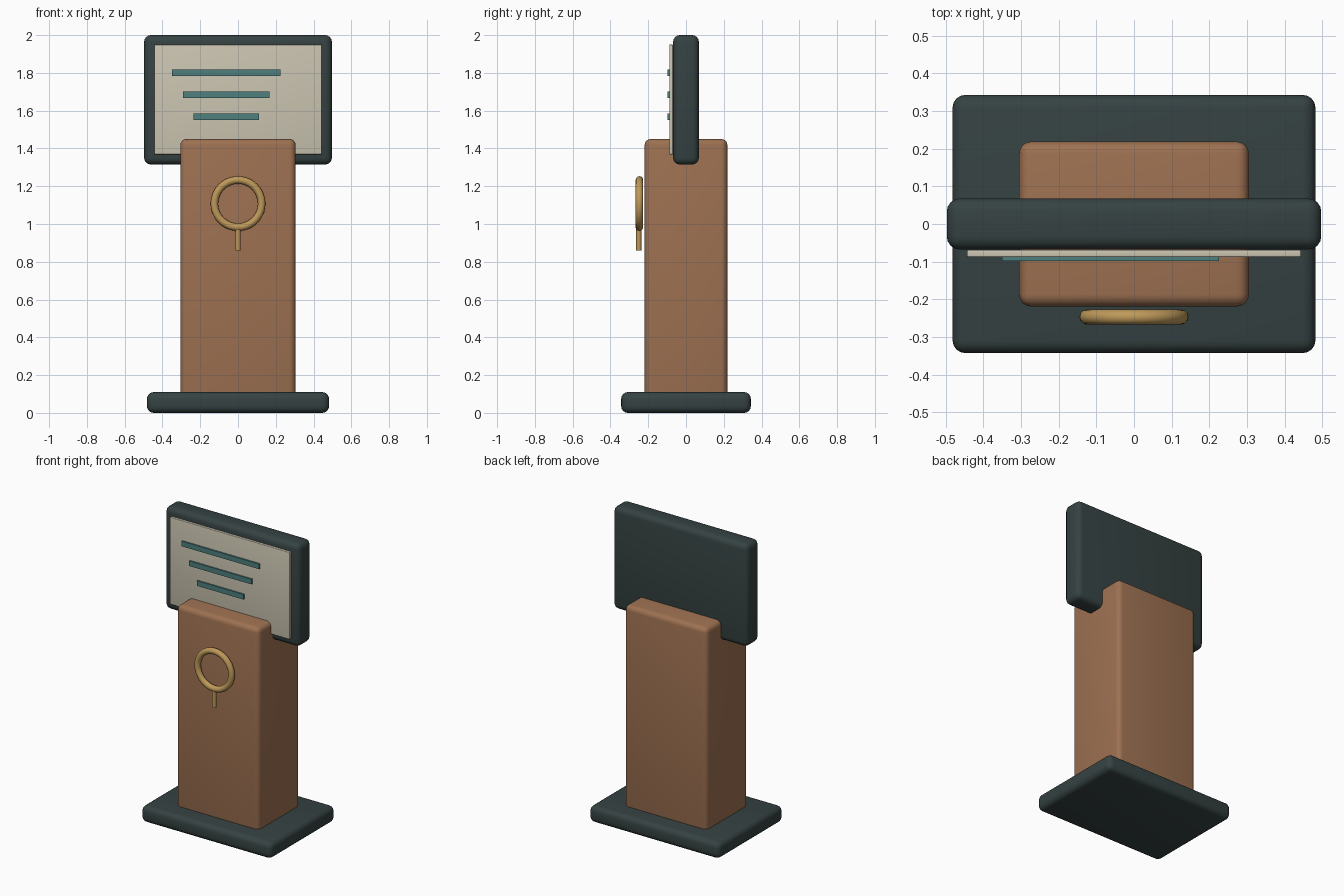
import bpy, math

if "Cube" in bpy.data.objects:
    bpy.data.objects.remove(bpy.data.objects["Cube"])


def material(name, rgb):
    m = bpy.data.materials.new(name)
    m.diffuse_color = (*rgb, 1)
    m.use_nodes = True
    m.node_tree.nodes["Principled BSDF"].inputs["Base Color"].default_value = m.diffuse_color
    return m


DARK = material("dark slate", (0.036, 0.054, 0.054))
WOOD = material("warm wood", (0.34, 0.165, 0.083))
CREAM = material("cream", (0.60, 0.56, 0.44))
TEAL = material("teal", (0.075, 0.215, 0.21))
GOLD = material("brass", (0.52, 0.32, 0.10))


def finish(name, mat):
    o = bpy.context.object
    o.name = name
    o.data.materials.append(mat)
    bpy.ops.object.shade_smooth_by_angle(angle=math.radians(35))
    return o


def block(name, mat, x, y, z, bevel=0.0):
    """Box spanning the given (min, max) ranges, with rounded edges."""
    spans = (x, y, z)
    bpy.ops.mesh.primitive_cube_add(size=1, location=[(a + b) / 2 for a, b in spans])
    bpy.context.object.scale = [b - a for a, b in spans]
    bpy.ops.object.transform_apply(location=False, rotation=False, scale=True)
    if bevel:
        mod = bpy.context.object.modifiers.new("rounding", 'BEVEL')
        mod.width, mod.segments = bevel, 4
        bpy.ops.object.modifier_apply(modifier=mod.name)
    return finish(name, mat)


# Base, column and sign board
block("base_plate", DARK, (-0.482, 0.482), (-0.343, 0.343), (0, 0.11), 0.035)
block("column", WOOD, (-0.305, 0.305), (-0.219, 0.219), (0.08, 1.45), 0.032)
block("sign_board", DARK, (-0.497, 0.497), (-0.068, 0.068), (1.315, 2.0), 0.035)

# Cream face with three text bars
block("sign_face", CREAM, (-0.443, 0.443), (-0.088, -0.069), (1.368, 1.95), 0.004)
for i, (x0, x1, z) in enumerate([(-0.35, 0.225, 1.801), (-0.292, 0.167, 1.684),
                                 (-0.235, 0.11, 1.567)]):
    block(f"text_bar_{i + 1}", TEAL, (x0, x1), (-0.098, -0.087), (z - 0.017, z + 0.017))

# Ring emblem with its short stem
bpy.ops.mesh.primitive_torus_add(major_radius=0.125, minor_radius=0.02,
                                 major_segments=48, minor_segments=12,
                                 location=(0, -0.247, 1.108),
                                 rotation=(math.pi / 2, 0, 0))
finish("ring", GOLD)
bpy.ops.mesh.primitive_cylinder_add(vertices=16, radius=0.0135, depth=0.115,
                                    location=(0, -0.25, 0.9175))
finish("ring_stem", GOLD)
